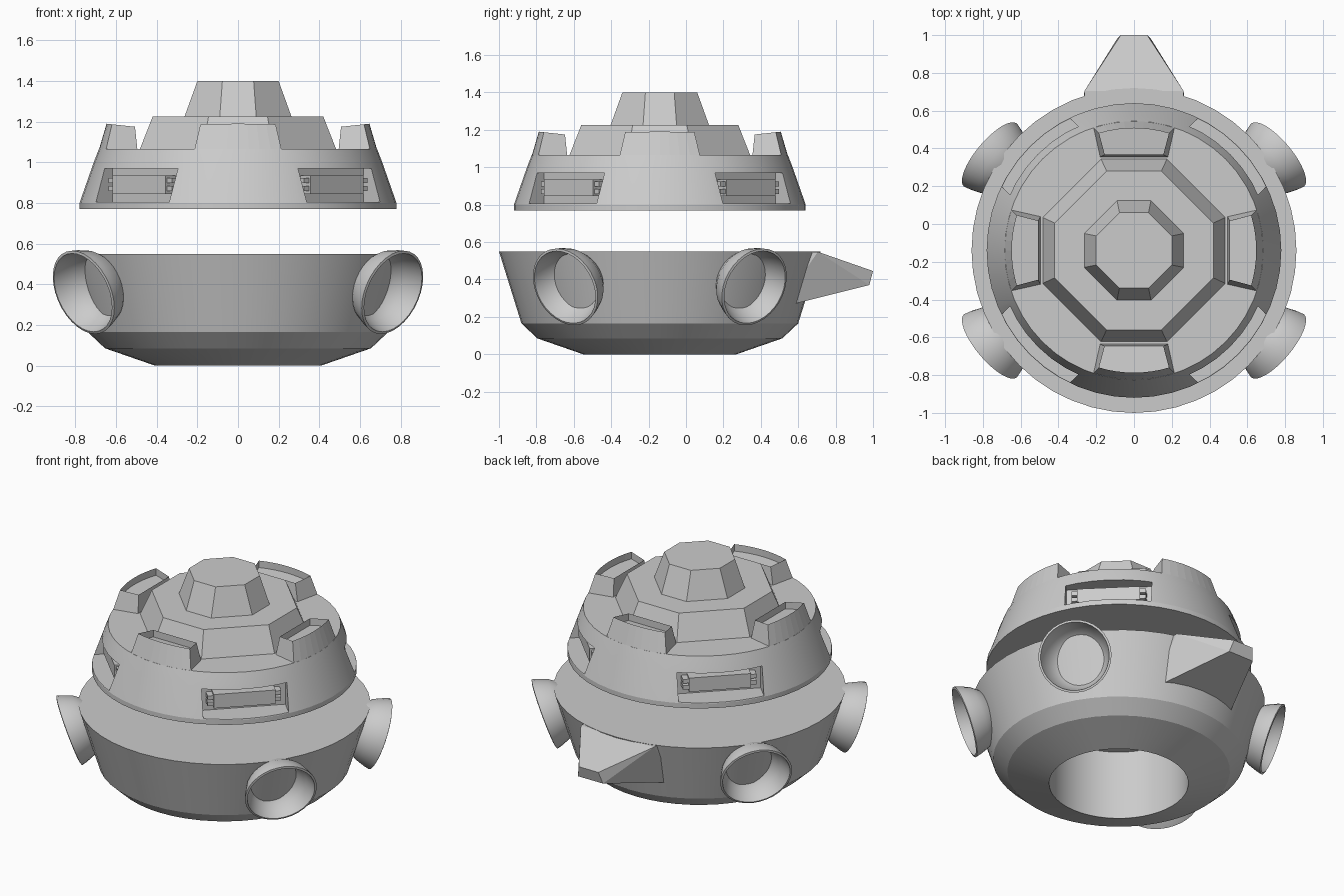
import bpy, bmesh, math
from mathutils import Vector, Matrix

if "Cube" in bpy.data.objects:
    bpy.data.objects.remove(bpy.data.objects["Cube"])

CY = -0.14          # y of the hull axis
CENTRE = Matrix.Translation((0, CY, 0))


def make(name, bm, matrix=None, smooth=None):
    """Turn a bmesh into a named object."""
    if matrix:
        bm.transform(matrix)
    bmesh.ops.recalc_face_normals(bm, faces=bm.faces)
    me = bpy.data.meshes.new(name)
    bm.to_mesh(me)
    bm.free()
    ob = bpy.data.objects.new(name, me)
    bpy.context.collection.objects.link(ob)
    if smooth:
        bpy.ops.object.select_all(action='DESELECT')
        ob.select_set(True)
        bpy.context.view_layer.objects.active = ob
        bpy.ops.object.shade_smooth_by_angle(angle=math.radians(smooth))
    return ob


def lathe(profile, steps):
    """Closed solid of revolution about z from (radius, z) points."""
    bm = bmesh.new()
    vs = [bm.verts.new((r, 0, z)) for r, z in profile]
    es = [bm.edges.new(p) for p in zip(vs, vs[1:])]
    bmesh.ops.spin(bm, geom=vs + es, cent=(0, 0, 0), axis=(0, 0, 1),
                   angle=math.tau, steps=steps)
    bmesh.ops.remove_doubles(bm, verts=bm.verts, dist=1e-4)
    return bm


def loft(lower, upper):
    """Solid between two loops; returns bmesh and its top face."""
    bm = bmesh.new()
    a = [bm.verts.new(p) for p in lower]
    b = [bm.verts.new(p) for p in upper]
    n = len(a)
    for i in range(n):
        j = (i + 1) % n
        bm.faces.new((a[i], a[j], b[j], b[i]))
    bm.faces.new(a[::-1])
    return bm, bm.faces.new(b)


def box(bm, x0, x1, y0, y1, z0, z1, angle):
    m = (Matrix.Rotation(angle, 4, 'Z')
         @ Matrix.Translation(((x0 + x1) / 2, (y0 + y1) / 2, (z0 + z1) / 2))
         @ Matrix.Diagonal((x1 - x0, y1 - y0, z1 - z0, 1)))
    bmesh.ops.create_cube(bm, size=1, matrix=m)


def octagon(half, edge, z):
    return [(half, -edge, z), (half, edge, z), (edge, half, z), (-edge, half, z),
            (-half, edge, z), (-half, -edge, z), (-edge, -half, z), (edge, -half, z)]


# Lower hull with the round well in its underside
make("lower_hull", lathe([(0, .45), (.41, .45), (.41, 0), (.655, .085),
                          (.74, .165), (.86, .55), (0, .55)], 48), CENTRE, 12)

# Upper dome, floating above the hull
dome = make("upper_dome", lathe([(0, .77), (.78, .77), (.78, .80), (.71, 1.0),
                                 (.685, 1.065), (0, 1.065)], 48), CENTRE, 12)

# Window slots cut into the dome on the diagonals, with inset panels
diagonals = [math.radians(45 + 90 * i) for i in range(4)]
cut, panels = bmesh.new(), bmesh.new()
for a in diagonals:
    box(cut, .62, .95, -.255, .255, .805, .97, a)
    box(panels, .60, .69, -.185, .185, .845, .935, a)
    for s in (-1, 1):
        for z in (.858, .898):
            y = sorted((s * .18, s * .22))
            box(panels, .60, .68, y[0], y[1], z, z + .026, a)
cutter = make("slot_cutter", cut, CENTRE)
cutter.hide_render = True
mod = dome.modifiers.new("slots", 'BOOLEAN')
mod.operation, mod.solver, mod.object = 'DIFFERENCE', 'EXACT', cutter
bpy.ops.object.select_all(action='DESELECT')
dome.select_set(True)
bpy.context.view_layer.objects.active = dome
bpy.ops.object.modifier_move_to_index(modifier="slots", index=0)
bpy.ops.object.modifier_apply(modifier="slots")
bpy.data.objects.remove(cutter)
make("window_panels", panels, CENTRE)

# Stepped octagonal tiers on top
make("middle_tier", loft(octagon(.485, .175, 1.06), octagon(.42, .145, 1.225))[0], CENTRE)
make("top_tier", loft(octagon(.265, .09, 1.22), octagon(.20, .077, 1.40))[0], CENTRE)


# Four tray-topped blocks around the dome edge
def block_loop(r, half_out, half_in, inner, z_out, z_in):
    pts = [(-half_in, inner), (half_in, inner)]
    for i in range(9):
        x = half_out * (1 - i / 4)
        pts.append((x, math.sqrt(r * r - x * x)))
    return [(x, y, z_in + (z_out - z_in) * (y - inner) / (r - inner)) for x, y in pts]


for i, side in enumerate(("back", "left", "front", "right")):
    bm, top = loft(block_loop(.685, .215, .18, .495, 1.06, 1.06),
                   block_loop(.647, .185, .155, .507, 1.19, 1.175))
    bmesh.ops.inset_region(bm, faces=[top], thickness=.014)
    for v in top.verts:
        v.co.z -= .045
    make(side + "_block", bm, CENTRE @ Matrix.Rotation(i * math.pi / 2, 4, 'Z'))

# Four bowl-shaped thrusters, tilted outward and down
bowl = [(0, -.18), (.10, -.18), (.15, -.14), (.187, -.09), (.21, -.03), (.218, 0),
        (.205, .004), (.196, -.03), (.174, -.08), (.14, -.125), (.10, -.15), (0, -.15)]
tilt = math.radians(20)
for sx, xname in ((-1, "left"), (1, "right")):
    for sy, yname in ((-1, "front"), (1, "back")):
        az = math.radians(40)
        n = Vector((sx * math.cos(az) * math.cos(tilt),
                    sy * math.sin(az) * math.cos(tilt), -math.sin(tilt)))
        m = (Matrix.Translation((sx * .76, CY + sy * .505, .36))
             @ n.to_track_quat('Z', 'Y').to_matrix().to_4x4())
        make(f"{yname}_{xname}_bowl", lathe(bowl, 32), m, 35)

# Tapered wedge at the back
bm = bmesh.new()
for x, y, z in ((.29, .5, .25), (.27, .5, .548), (.262, .705, .548),
                (.07, 1.0, .445), (.09, .98, .37)):
    for s in (-1, 1):
        bm.verts.new((s * x, y, z))
bmesh.ops.convex_hull(bm, input=bm.verts)
bmesh.ops.dissolve_limit(bm, angle_limit=.02, verts=bm.verts, edges=bm.edges)
make("back_wedge", bm)
